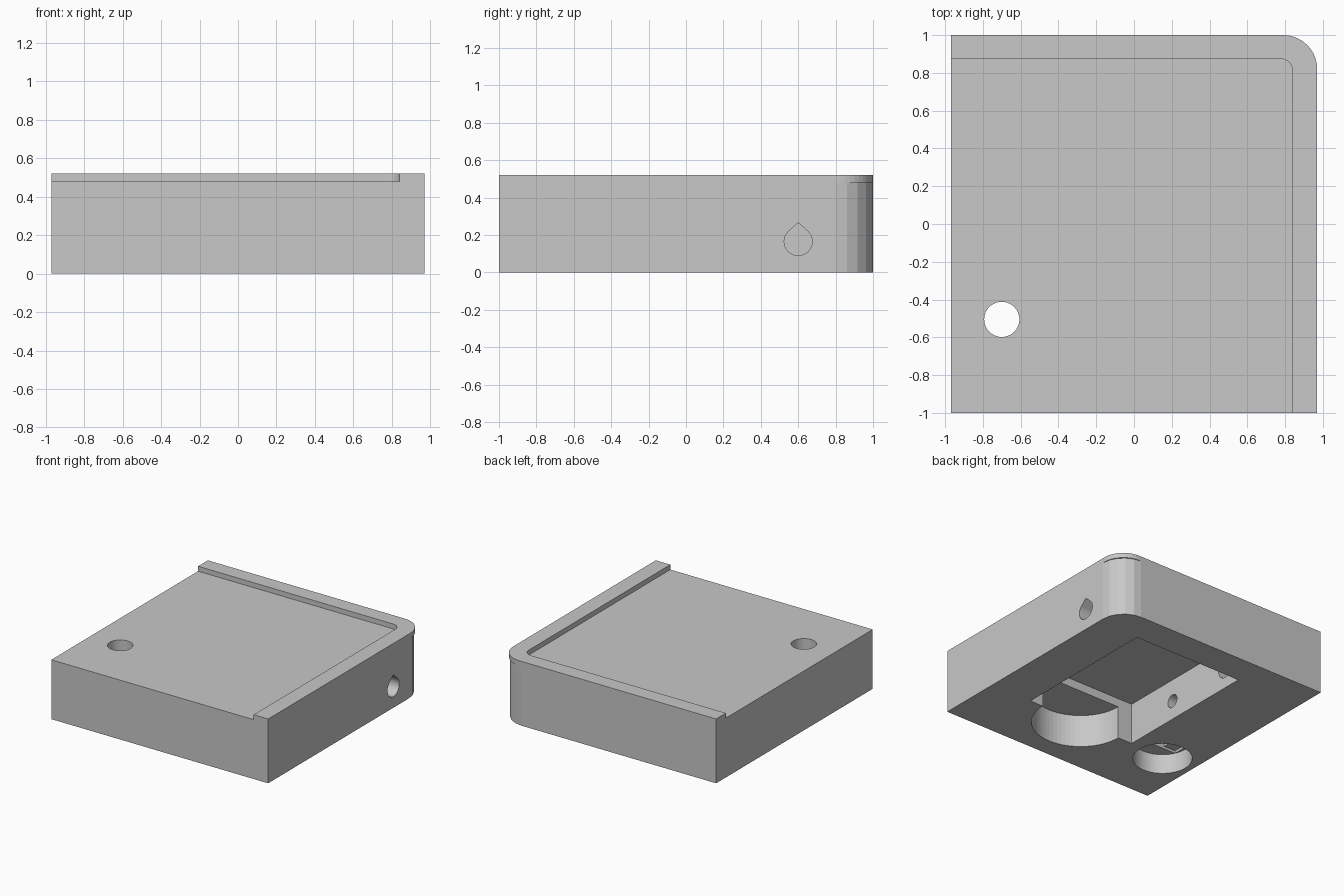
import bpy, bmesh
from math import sin, cos, pi
from mathutils import Matrix

old = bpy.data.objects.get("Cube")
if old:
    bpy.data.objects.remove(old, do_unlink=True)

grey = bpy.data.materials.new("plain grey")
grey.use_nodes = True
GREY = (0.58, 0.58, 0.58, 1)
grey.diffuse_color = GREY
grey.node_tree.nodes["Principled BSDF"].inputs["Base Color"].default_value = GREY

W, D = 0.97, 1.0            # half width and half depth
FLOOR, TOP = 0.48, 0.52     # top of the body and top of the lip


def prism(name, points, low, high, frame=Matrix()):
    """Extrude a flat outline from low to high along the frame's z axis."""
    bm = bmesh.new()
    face = bm.faces.new([bm.verts.new((x, y, low)) for x, y in points])
    ext = bmesh.ops.extrude_face_region(bm, geom=[face])
    moved = [v for v in ext["geom"] if isinstance(v, bmesh.types.BMVert)]
    bmesh.ops.translate(bm, verts=moved, vec=(0, 0, high - low))
    bmesh.ops.recalc_face_normals(bm, faces=bm.faces)
    bm.transform(frame)
    mesh = bpy.data.meshes.new(name)
    bm.to_mesh(mesh)
    bm.free()
    mesh.materials.append(grey)
    obj = bpy.data.objects.new(name, mesh)
    bpy.context.collection.objects.link(obj)
    return obj


def arc(cx, cy, r, start, end, steps):
    angles = [start + (end - start) * i / steps for i in range(steps + 1)]
    return [(cx + r * cos(a), cy + r * sin(a)) for a in angles]


def circle(cx, cy, r, steps=64):
    return arc(cx, cy, r, 0, 2 * pi, steps)[:-1]


def rect(x0, x1, y0, y1):
    return [(x0, y0), (x1, y0), (x1, y1), (x0, y1)]


def rounded_corner(x, y, r, steps):
    return arc(x - r, y - r, r, 0, pi / 2, steps)


def cut(target, cutter):
    mod = target.modifiers.new("cut", "BOOLEAN")
    mod.operation, mod.solver, mod.object = "DIFFERENCE", "EXACT", cutter
    bpy.context.view_layer.objects.active = target
    bpy.ops.object.modifier_apply(modifier=mod.name)
    bpy.data.objects.remove(cutter, do_unlink=True)


# Main block with one rounded corner
body = prism("body", [(-W, -D), (W, -D)] + rounded_corner(W, D, 0.2, 5) + [(-W, D)],
             0, FLOOR)

# Raised lip along the back and right edges
lip = prism("lip", [(W, -D)] + rounded_corner(W, D, 0.18, 10) + [(-W, D), (-W, 0.875)]
            + rounded_corner(0.84, 0.875, 0.065, 8)[::-1] + [(0.84, -D)], FLOOR, TOP)

# Rectangular pocket and round recess in the underside
cut(body, prism("pocket", rect(-0.38, 0.6, -0.48, 0.75), -0.1, 0.335))
cut(body, prism("recess", circle(0.115, -0.48, 0.365), -0.1, 0.265))

# Counterbored screw hole with stepped bridging slots
hx, hy, hr = -0.7, -0.505, 0.093
cut(body, prism("counterbore", circle(hx, hy, 0.22), -0.1, 0.16))
cut(body, prism("slot", rect(hx - 0.198, hx + 0.198, hy - hr, hy + hr), -0.1, 0.18))
cut(body, prism("square", rect(hx - hr, hx + hr, hy - hr, hy + hr), -0.1, 0.2))
cut(body, prism("screw_hole", circle(hx, hy, hr), -0.1, 0.6))

# Side holes, with the outline's x, y, z sent to world y, z, x
side = Matrix(((0, 0, 1, 0), (1, 0, 0, 0), (0, 1, 0, 0), (0, 0, 0, 1)))
drop = arc(0.6, 0.165, 0.075, 0.75 * pi, 2.25 * pi, 32) + [(0.6, 0.265)]
cut(body, prism("teardrop_hole", drop, -0.7, 1.1, side))
cut(body, prism("round_side_hole", circle(-0.01, 0.155, 0.053, 32), -0.7, -0.3, side))
